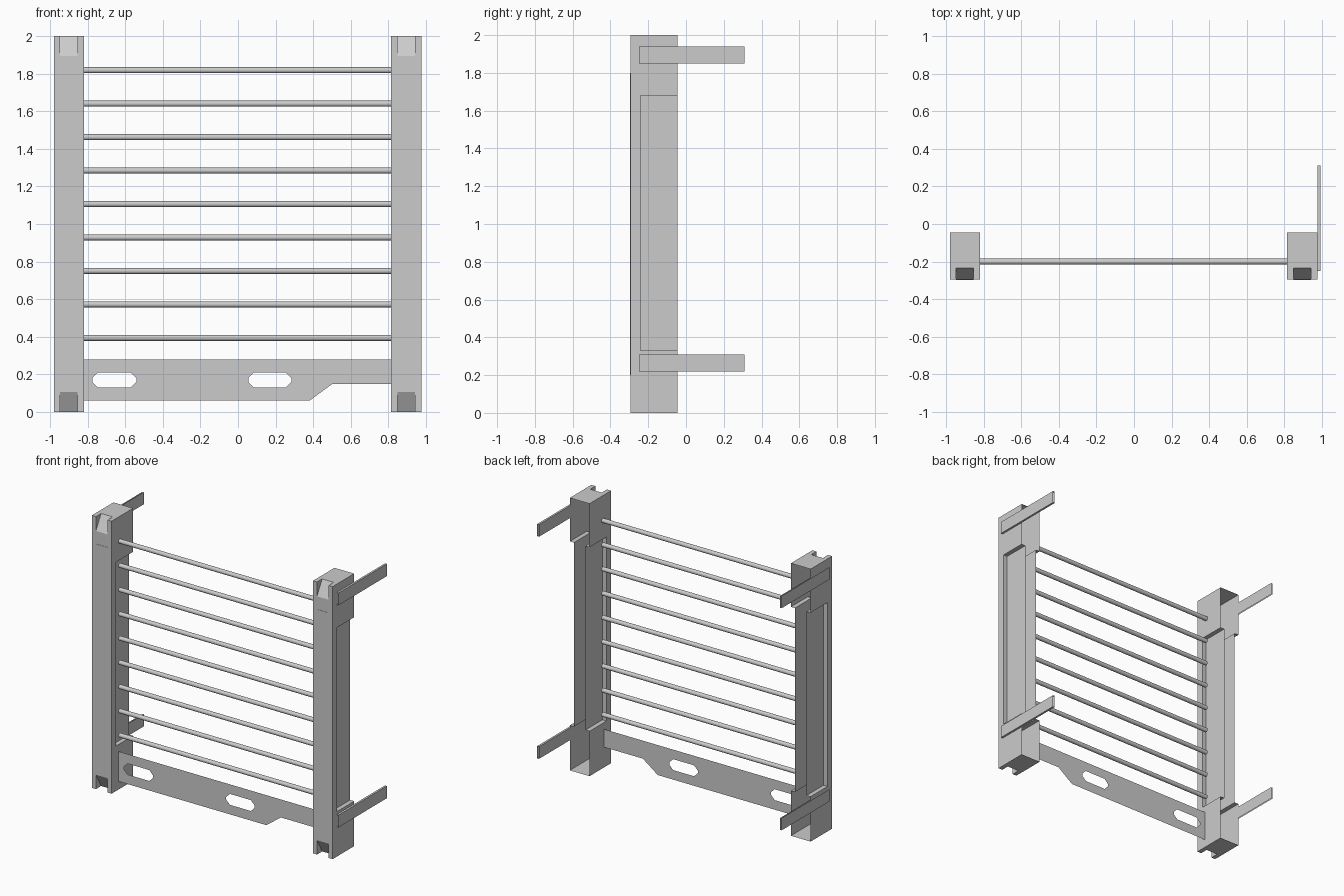
import bpy, bmesh, math
from mathutils import Matrix, Vector

cube = bpy.data.objects.get("Cube")
if cube:
    bpy.data.objects.remove(cube, do_unlink=True)

# One plain grey paint for everything
grey = bpy.data.materials.new("light_grey_metal")
grey.use_nodes = True
colour = (0.6, 0.6, 0.6, 1)
grey.diffuse_color = colour
grey.node_tree.nodes["Principled BSDF"].inputs["Base Color"].default_value = colour

FRONT, BACK, FLANGE = -0.295, -0.045, -0.242
LEFT_X, RIGHT_X = 0.895, -0.90
HALF, WEB = 0.08, 0.047


def add(name, mesh):
    ob = bpy.data.objects.new(name, mesh)
    bpy.context.collection.objects.link(ob)
    mesh.materials.clear()
    mesh.materials.append(grey)
    return ob


def finish(name, bm):
    mesh = bpy.data.meshes.new(name)
    bm.to_mesh(mesh)
    bm.free()
    return add(name, mesh)


def box(name, lo, hi, open_sides=()):
    """Box between two corners; faces along the given axes are left out."""
    lo, hi = Vector(lo), Vector(hi)
    bm = bmesh.new()
    bmesh.ops.create_cube(bm, size=1, matrix=Matrix.Translation((lo + hi) / 2)
                          @ Matrix.Diagonal((*(hi - lo), 1)))
    bm.normal_update()
    gone = [f for f in bm.faces if any(abs(f.normal[a]) > 0.9 for a in open_sides)]
    bmesh.ops.delete(bm, geom=gone, context='FACES')
    return finish(name, bm)


def prism(name, profile, x0, x1):
    """Extrude a (y, z) profile along x."""
    bm = bmesh.new()
    face = bm.faces.new([bm.verts.new((x0, y, z)) for y, z in profile])
    ext = bmesh.ops.extrude_face_region(bm, geom=[face])
    moved = [v for v in ext["geom"] if isinstance(v, bmesh.types.BMVert)]
    bmesh.ops.translate(bm, verts=moved, vec=(x1 - x0, 0, 0))
    bmesh.ops.recalc_face_normals(bm, faces=bm.faces)
    return finish(name, bm)


def evaluated_mesh(ob):
    graph = bpy.context.evaluated_depsgraph_get()
    return bpy.data.meshes.new_from_object(ob.evaluated_get(graph))


def post(side, cx):
    """Hollow post, open at the back, with side recesses and end notches."""
    solid = box("post_blank", (cx - HALF, FRONT, 0), (cx + HALF, BACK, 2))
    cutters = []
    for s in (-1, 1):
        a, b = sorted((cx + s * WEB, cx + s * (HALF + 0.05)))
        cutters.append(box("recess_cutter", (a, FLANGE, 0.33), (b, BACK + 0.05, 1.68)))
    wedge = [(-0.315, 1.86), (-0.215, 2.035), (-0.315, 2.035)]
    for prof in (wedge, [(y, 2 - z) for y, z in wedge]):
        cutters.append(prism("notch_cutter", prof, cx - WEB, cx + WEB))
    for c in cutters:
        c.hide_render = True
        mod = solid.modifiers.new("cut", 'BOOLEAN')
        mod.operation, mod.solver, mod.object = 'DIFFERENCE', 'EXACT', c
    mesh = evaluated_mesh(solid)
    for ob in cutters + [solid]:
        bpy.data.objects.remove(ob, do_unlink=True)
    bm = bmesh.new()
    bm.from_mesh(mesh)
    bm.normal_update()
    rear = [f for f in bm.faces
            if f.normal.y > 0.9 and abs(f.calc_center_median().y - BACK) < 0.001]
    bmesh.ops.delete(bm, geom=rear, context='FACES')
    finish(side + "_post", bm)
    # Long front strip
    box(side + "_post_strip", (cx - WEB, FRONT - 0.002, 0.2),
        (cx + WEB, FRONT + 0.001, 1.8))


post("left", LEFT_X)
post("right", RIGHT_X)

# Wall brackets on the outer faces
for level, z in (("lower", 0.22), ("upper", 1.85)):
    box("left_bracket_" + level, (0.976, -0.25, z), (0.991, 0.31, z + 0.09), (1,))
    box("right_bracket_" + level, (-0.991, -0.25, z), (-0.982, 0.31, z + 0.09), (1, 2))

# Round rungs
x0, x1 = RIGHT_X + HALF, LEFT_X - HALF
for i in range(9):
    bm = bmesh.new()
    place = Matrix.Translation(((x0 + x1) / 2, -0.2, 0.394 + i * 0.178))
    bmesh.ops.create_cone(bm, cap_ends=True, segments=16, radius1=0.016, radius2=0.016,
                          depth=x1 - x0,
                          matrix=place @ Matrix.Rotation(math.pi / 2, 4, 'Y'))
    rung = finish(f"rung_{i + 1}", bm)
    bpy.ops.object.select_all(action='DESELECT')
    rung.select_set(True)
    bpy.context.view_layer.objects.active = rung
    bpy.ops.object.shade_smooth_by_angle(angle=math.radians(40))


# Flat sheet panel at the bottom with two hand holes
def slot(a, b, lo=0.13, hi=0.21, c=0.03):
    mid = (lo + hi) / 2
    t = 0.01
    return [(a, mid - t), (a + c, lo), (b - c, lo), (b, mid - t),
            (b, mid + t), (b - c, hi), (a + c, hi), (a, mid + t)]


outline = [(x0, 0.06), (0.38, 0.06), (0.5, 0.148), (x1, 0.148), (x1, 0.28), (x0, 0.28)]
curve = bpy.data.curves.new("panel_outline", 'CURVE')
curve.dimensions, curve.fill_mode = '2D', 'BOTH'
for loop in (outline, slot(-0.775, -0.54), slot(0.055, 0.285)):
    spline = curve.splines.new('POLY')
    spline.points.add(len(loop) - 1)
    for p, (x, z) in zip(spline.points, loop):
        p.co = (x, z, 0, 1)
    spline.use_cyclic_u = True
helper = bpy.data.objects.new("panel_outline", curve)
bpy.context.collection.objects.link(helper)
panel_mesh = evaluated_mesh(helper)
bpy.data.objects.remove(helper, do_unlink=True)
panel_mesh.transform(Matrix.Translation((0, -0.215, 0)) @ Matrix.Rotation(math.pi / 2, 4, 'X'))
add("bottom_panel", panel_mesh)
